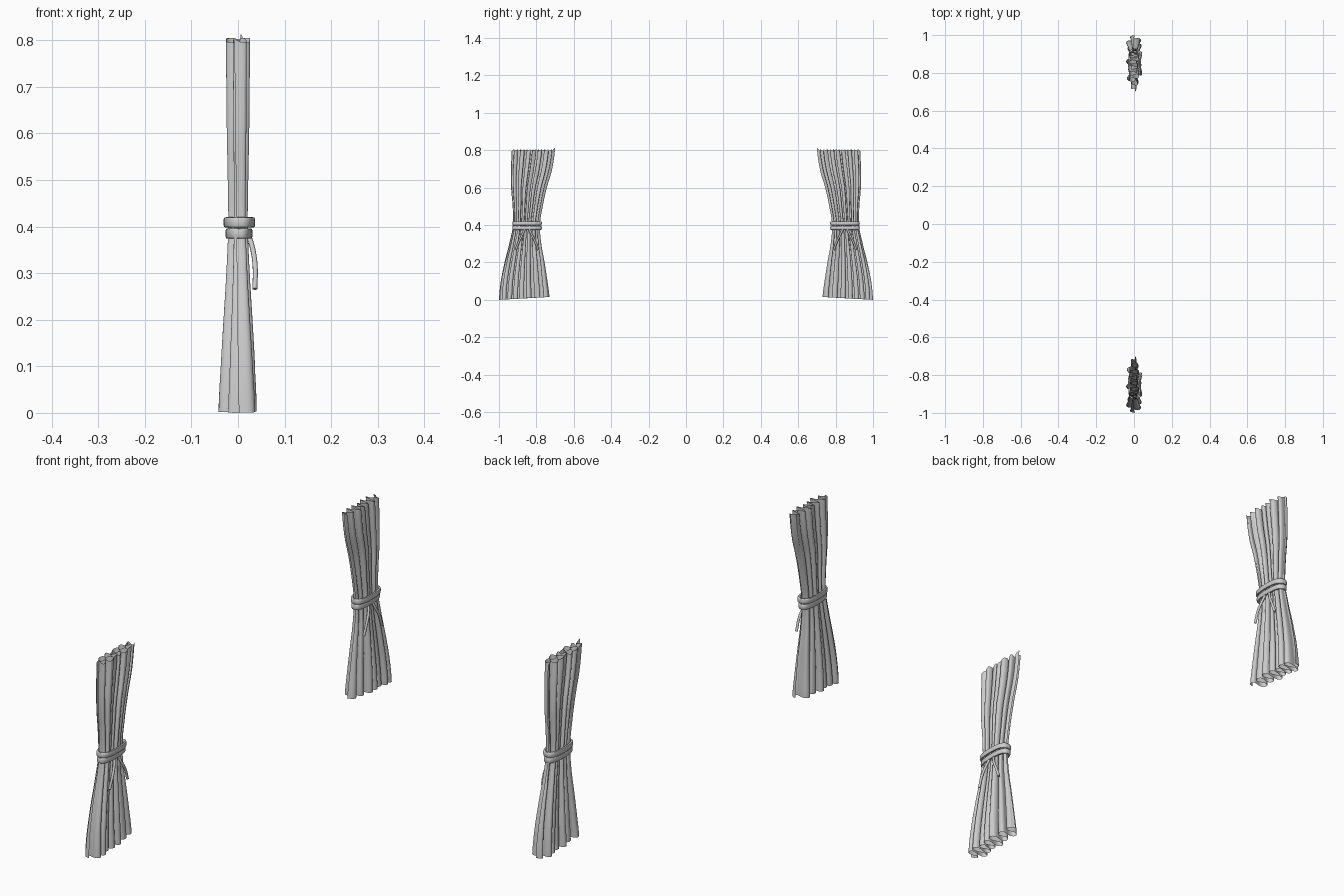
import bpy, bmesh, math
from mathutils import Vector

cube = bpy.data.objects.get("Cube")
if cube:
    bpy.data.objects.remove(cube, do_unlink=True)

cloth = bpy.data.materials.new("grey cloth")
cloth.use_nodes = True
GREY = (0.6, 0.6, 0.6, 1)
cloth.diffuse_color = GREY
cloth.node_tree.nodes["Principled BSDF"].inputs["Base Color"].default_value = GREY

# Outline of the gathered drape: height, inner y, outer y, fold depth
OUTLINE = [(0.0, 0.73, 1.0, 0.042), (0.1, 0.742, 0.99, 0.037),
           (0.2, 0.757, 0.97, 0.031), (0.3, 0.774, 0.945, 0.025),
           (0.4, 0.781, 0.925, 0.021), (0.5, 0.766, 0.927, 0.022),
           (0.6, 0.744, 0.935, 0.024), (0.7, 0.715, 0.936, 0.025),
           (0.8, 0.70, 0.932, 0.026)]
FOLDS, COLS, ROWS = 7, 224, 48


def outline_at(z):
    """Smoothly interpolated outline values at a height."""
    f = min(max(z / 0.1, 0), 7.999)
    i, t = int(f), f % 1
    p = [OUTLINE[min(max(i + k, 0), 8)][1:] for k in (-1, 0, 1, 2)]
    return [0.5 * (2 * b + (c - a) * t + (2 * a - 5 * b + 4 * c - d) * t * t
            + (3 * b - a - 3 * c + d) * t ** 3) for a, b, c, d in zip(*p)]


def finish(name, mesh, angle=50):
    obj = bpy.data.objects.new(name, mesh)
    bpy.context.collection.objects.link(obj)
    mesh.materials.append(cloth)
    bpy.ops.object.select_all(action='DESELECT')
    obj.select_set(True)
    bpy.context.view_layer.objects.active = obj
    bpy.ops.object.shade_smooth_by_angle(angle=math.radians(angle))
    return obj


def grid_mesh(name, rings, side, closed):
    """Skin a list of point rows; closed joins both directions."""
    bm = bmesh.new()
    rows = [[bm.verts.new((x, y * side, z)) for x, y, z in r] for r in rings]
    n, m = len(rows), len(rows[0])
    for i in range(n if closed else n - 1):
        for j in range(m if closed else m - 1):
            a, b = rows[i], rows[(i + 1) % n]
            k = (j + 1) % m
            bm.faces.new((a[j], a[k], b[k], b[j]))
    bmesh.ops.recalc_face_normals(bm, faces=bm.faces)
    mesh = bpy.data.meshes.new(name)
    bm.to_mesh(mesh)
    bm.free()
    return mesh


def curtain(side, label):
    # Pleated sheet with overlapping folds and a flatter inner panel
    rings = []
    for r in range(ROWS + 1):
        h = r / ROWS
        y0, y1, depth = outline_at(h * 0.8)
        row = []
        for c in range(COLS + 1):
            u = c / COLS
            phase = 2 * math.pi * FOLDS * (u ** (1.25 - 0.2 * h)) + 0.5 * math.sin(9 * u + 2 * h)
            ends = min(1, 0.35 + 4 * u, 0.5 + 5 * (1 - u))
            uneven = 0.84 + 0.16 * math.sin(17 * u + 1.5 * h)
            crease = 0.18 * h * math.sin(2.7 * phase + 1)
            x = depth * ends * uneven * (math.sin(phase) + crease)
            x = max(-depth, min(depth, x))
            fade = min(1, 10 * u, 10 * (1 - u))
            v = u - 0.032 * fade * math.sin(2 * phase)
            y = y0 + (y1 - y0) * v
            ragged = 0.005 * math.sin(2 * phase) + 0.008 * max(0, 1 - 12 * u)
            z = 0.8 * h + ragged * max(0, h - 0.85) / 0.15
            z += (1 - h) ** 4 * 0.015 * (1 - u)
            row.append((x, y, z))
        rings.append(row)
    finish(label + "_curtain", grid_mesh("curtain", rings, side, False), 70)

    # Two flattened tie loops around the waist
    for name, z, cx, rx in (("upper", 0.409, 0.003, 0.029), ("lower", 0.385, 0.002, 0.024)):
        loop = []
        for i in range(64):
            a = 2 * math.pi * i / 64
            ca, sa = math.cos(a), math.sin(a)
            px = math.copysign(abs(ca) ** 0.7, ca)
            py = math.copysign(abs(sa) ** 0.8, sa)
            section = []
            for j in range(12):
                b = 2 * math.pi * j / 12
                cb, sb = math.cos(b), math.sin(b)
                t = 0.005 * math.copysign(abs(cb) ** 0.6, cb)
                dz = 0.011 * math.copysign(abs(sb) ** 0.6, sb)
                section.append((cx + px * (rx + t), 0.85 + py * (0.074 + t), z + dz))
            loop.append(section)
        finish(label + "_" + name + "_tie", grid_mesh("tie", loop, side, True))

    # Two hanging cord tails on the room side
    for name, way in (("inner", -1), ("outer", 1)):
        mid = 0.84 if way < 0 else 0.86
        pts = [Vector((x, (mid + way * dy) * side, z)) for x, dy, z in
               ((0.022, 0, 0.385), (0.032, 0.014, 0.35), (0.037, 0.034, 0.31), (0.036, 0.05, 0.266))]
        curve = bpy.data.curves.new("tail_path", 'CURVE')
        curve.dimensions = '3D'
        curve.bevel_depth = 0.0055
        curve.bevel_resolution = 2
        curve.use_fill_caps = True
        spline = curve.splines.new('BEZIER')
        spline.bezier_points.add(len(pts) - 1)
        for bp, p in zip(spline.bezier_points, pts):
            bp.co = p
            bp.handle_left_type = bp.handle_right_type = 'AUTO'
        temp = bpy.data.objects.new("tail_path", curve)
        bpy.context.collection.objects.link(temp)
        bpy.context.view_layer.update()
        mesh = bpy.data.meshes.new_from_object(temp.evaluated_get(bpy.context.evaluated_depsgraph_get()))
        bpy.data.objects.remove(temp, do_unlink=True)
        mesh.materials.clear()
        finish(label + "_" + name + "_tail", mesh)


curtain(1, "back")
curtain(-1, "front")
